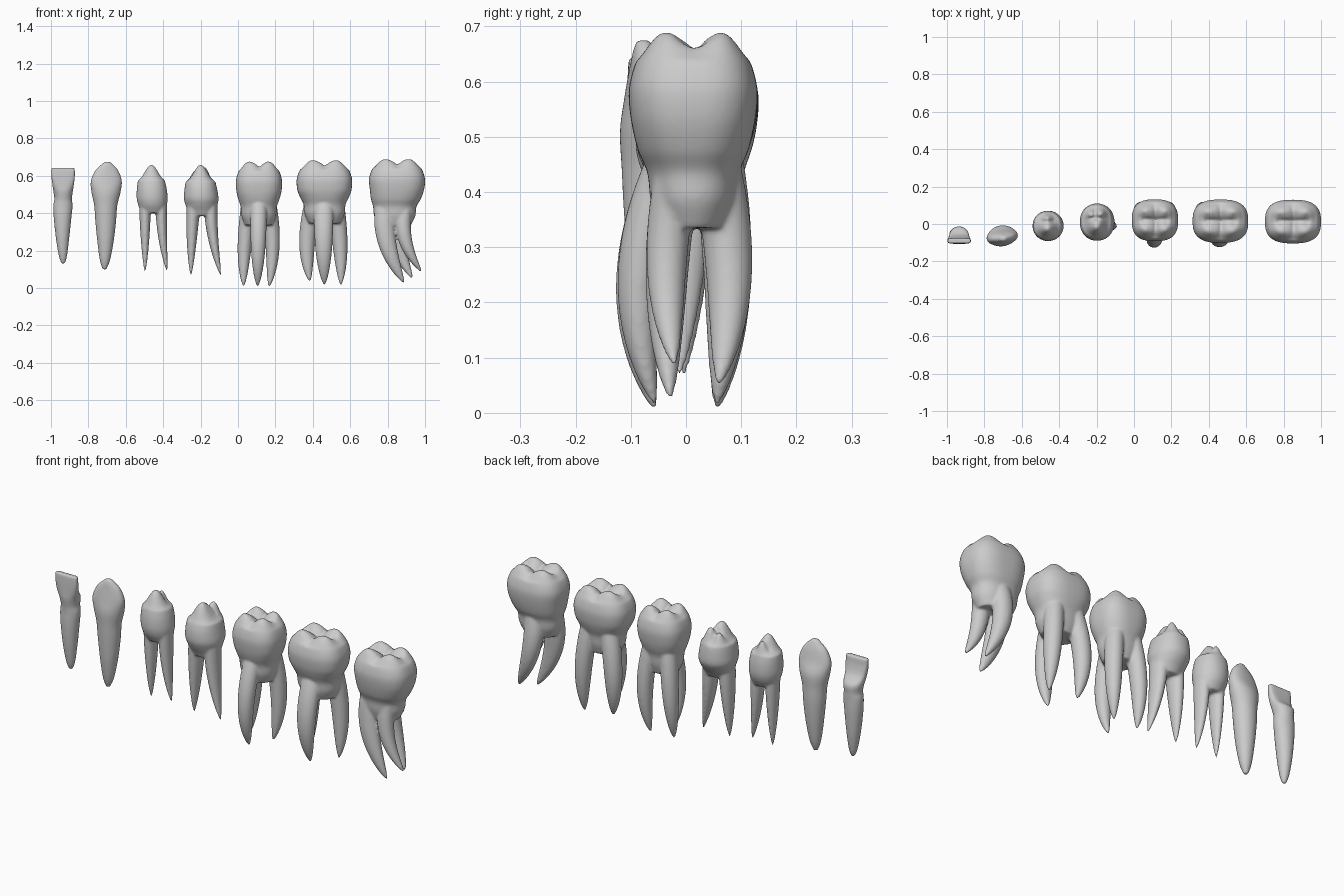
import bpy, bmesh, math
from mathutils import Vector, Matrix

SEG = 44


def outline(a, p):
    """Unit superellipse point; p=2 is round, higher is squarer."""
    c, s = math.cos(a), math.sin(a)
    return (math.copysign(abs(c) ** (2 / p), c), math.copysign(abs(s) ** (2 / p), s))


def catmull(keys, steps=5):
    out = []
    for i in range(len(keys) - 1):
        k0, k1, k2, k3 = (keys[min(max(j, 0), len(keys) - 1)] for j in range(i - 1, i + 3))
        for s in range(steps):
            t = s / steps
            out.append([0.5 * (2 * b + (c - a) * t + (2 * a - 5 * b + 4 * c - d) * t * t
                        + (3 * b - a - 3 * c + d) * t ** 3)
                        for a, b, c, d in zip(k0, k1, k2, k3)])
    return out + [list(keys[-1])]


def seg_dist(u, v, g):
    a, b, q = Vector(g[:2]), Vector(g[2:4]), Vector((u, v))
    d = b - a
    t = min(max((q - a).dot(d) / d.length_squared, 0), 1)
    return (q - a - d * t).length


def top_height(u, v, k, cusps, grooves):
    h = sum(a * math.exp(-((u - cu) ** 2 + (v - cv) ** 2) / w ** 2) for cu, cv, a, w in cusps)
    h -= sum(g[4] * math.exp(-(seg_dist(u, v, g) / 0.1) ** 2) for g in grooves)
    return h * (1 - k ** 5)


def loft(bm, rings, cusps=(), grooves=()):
    """Closed skin over rings (x, y, z, rx, ry, p) given top first; the top is a cusped cap."""
    rows = []
    x, y, z, rx, ry, p = rings[0]
    for j in range(1, 14):
        k = j / 14
        row = []
        for i in range(SEG):
            u, v = (k * c for c in outline(2 * math.pi * i / SEG, p))
            row.append((x + rx * u, y + ry * v, z + top_height(u, v, k, cusps, grooves)))
        rows.append(row)
    for x1, y1, z1, rx1, ry1, p1 in rings:
        rows.append([(x1 + rx1 * c, y1 + ry1 * s, z1) for c, s in
                     (outline(2 * math.pi * i / SEG, p1) for i in range(SEG))])
    vs = [[bm.verts.new(c) for c in row] for row in rows]
    start = bm.verts.new((x, y, z + top_height(0, 0, 0, cusps, grooves)))
    end = bm.verts.new(rings[-1][:3])
    for i in range(SEG):
        n = (i + 1) % SEG
        bm.faces.new((start, vs[0][i], vs[0][n]))
        bm.faces.new((end, vs[-1][n], vs[-1][i]))
        for a, b in zip(vs, vs[1:]):
            bm.faces.new((a[i], b[i], b[n], a[n]))


def root(bm, top, mid, tip, rx, ry, taper):
    """Root along a quadratic curve through three points, narrowing to its tip."""
    rings = []
    for i in range(25):
        t = 0.985 * i / 24
        c = [a * (1 - t) * (1 - 2 * t) + b * 4 * t * (1 - t) + d * t * (2 * t - 1)
             for a, b, d in zip(top, mid, tip)]
        r = (1 - t ** taper) ** 0.75
        rings.append((*c, rx * r, ry * r, 2))
    loft(bm, rings)


def tooth(name, body, roots=(), cusps=(), grooves=(), taper=3, turn=0):
    bm = bmesh.new()
    loft(bm, catmull(body), cusps, grooves)
    for r in roots:
        root(bm, *r, taper)
    if turn:
        bmesh.ops.rotate(bm, verts=bm.verts, cent=body[3][:3],
                         matrix=Matrix.Rotation(math.radians(turn), 3, 'Z'))
    bmesh.ops.recalc_face_normals(bm, faces=bm.faces)
    me = bpy.data.meshes.new(name)
    bm.to_mesh(me)
    bm.free()
    ob = bpy.data.objects.new(name, me)
    bpy.context.collection.objects.link(ob)
    # fuse crown and roots into one smooth skin
    m = ob.modifiers.new("fuse", 'REMESH')
    m.mode, m.voxel_size, m.use_smooth_shade = 'VOXEL', 0.006, True
    s = ob.modifiers.new("soften", 'SMOOTH')
    s.factor, s.iterations = 0.5, 7


# Incisor: square blade, hollow back, single root
tooth("incisor", [
    (-.935, -.09, .642, .063, .014, 5), (-.935, -.088, .60, .063, .018, 4),
    (-.935, -.08, .555, .058, .027, 3), (-.935, -.062, .515, .052, .046, 2.2),
    (-.935, -.058, .475, .047, .044, 2), (-.936, -.057, .44, .052, .043, 2),
    (-.938, -.057, .37, .047, .043, 2), (-.938, -.056, .26, .035, .036, 2),
    (-.936, -.055, .17, .022, .022, 2), (-.935, -.055, .13, .009, .009, 2)])

# Canine: pointed crown, single root
tooth("canine", [
    (-.70, -.078, .675, .014, .012, 2), (-.70, -.076, .655, .038, .02, 2),
    (-.702, -.073, .625, .064, .028, 2.2), (-.704, -.07, .57, .084, .04, 2.2),
    (-.705, -.064, .51, .078, .055, 2), (-.706, -.062, .44, .062, .054, 2),
    (-.706, -.06, .36, .056, .052, 2), (-.707, -.06, .25, .044, .043, 2),
    (-.71, -.06, .15, .028, .027, 2), (-.712, -.06, .098, .01, .01, 2)], turn=8)

# First premolar: tall front cusp, small back cusp, two roots
tooth("first_premolar", [
    (-.463, -.01, .575, .072, .07, 2.2), (-.461, -.01, .53, .080, .079, 2.1),
    (-.459, -.01, .48, .083, .081, 2), (-.457, -.01, .445, .077, .073, 2),
    (-.455, -.01, .42, .069, .06, 2), (-.452, -.01, .40, .058, .048, 2)],
    roots=[((-.497, -.012, .45), (-.497, -.012, .27), (-.497, -.012, .075), .031, .046, ),
           ((-.41, -.012, .45), (-.403, -.012, .27), (-.378, -.012, .08), .031, .046)],
    cusps=[(0, -.2, .085, .65), (0, .65, .05, .35)],
    grooves=[(-.45, .35, .45, .35, .014)], taper=1.7)

# Second premolar: front cusp and offset back cusp, two spreading roots
tooth("second_premolar", [
    (-.2, .012, .57, .079, .088, 2.3), (-.199, .01, .53, .087, .097, 2.2),
    (-.197, .01, .48, .093, .099, 2.1), (-.195, .008, .445, .086, .085, 2),
    (-.193, .005, .415, .077, .066, 2), (-.19, .003, .385, .06, .05, 2)],
    roots=[((-.238, .0, .45), (-.247, .0, .26), (-.252, -.005, .06), .036, .052),
           ((-.146, .0, .45), (-.132, -.005, .26), (-.09, -.012, .06), .036, .052)],
    cusps=[(0, -.3, .09, .6), (.32, .55, .07, .4), (-.45, .5, .05, .35)],
    grooves=[(-.5, .2, .55, .25, .016), (-.1, .25, -.1, .9, .018)], taper=1.7)

# Molars share one four-cusp chewing surface
MOLAR_CUSPS = [(u, v, .058, .5) for u in (-.55, .55) for v in (-.55, .55)]
MOLAR_GROOVES = [(-.6, .05, .6, .05, .014), (.03, -.95, .03, .9, .014),
                 (-.55, -.2, -.55, .3, .008), (.55, -.2, .55, .3, .008)]


def molar(name, x, y, rx, ry, rim, neck, low, roots):
    """low = (x, rx, ry) of the trunk at the neck."""
    nx, nrx, nry = low
    tooth(name, [
        (x, y, rim, rx * .88, ry * .88, 2.8), (x, y, rim - .025, rx * .95, ry * .95, 2.8),
        (x, y, rim - .06, rx, ry, 2.7), (x, y, rim - .11, rx * .97, ry * .96, 2.6),
        ((x + nx) / 2, y, neck + .03, (rx + nrx) / 2, (ry + nry) / 2, 2.4),
        (nx, y, neck - .01, nrx, nry, 2.3), (nx, y, neck - .06, nrx * .95, nry * .93, 2.2),
        (nx, y, neck - .11, nrx * .75, nry * .75, 2)],
        roots, MOLAR_CUSPS, MOLAR_GROOVES)


molar("first_molar", .112, .02, .124, .112, .625, .445, (.111, .097, .085), [
    ((.111, -.025, .47), (.108, -.088, .23), (.105, -.055, .0), .044, .043),
    ((.062, .055, .47), (.036, .076, .23), (.03, .055, .003), .042, .046),
    ((.16, .055, .47), (.185, .076, .23), (.165, .055, .0), .042, .046)])

molar("second_molar", .462, .015, .149, .116, .632, .455, (.463, .112, .086), [
    ((.46, -.025, .47), (.458, -.085, .24), (.462, -.055, .01), .052, .043),
    ((.405, .055, .47), (.37, .075, .24), (.385, .055, .03), .047, .047),
    ((.52, .055, .47), (.545, .075, .24), (.55, .055, .01), .045, .047)])

molar("third_molar", .85, .013, .15, .117, .638, .445, (.838, .116, .083), [
    ((.79, -.012, .46), (.797, -.035, .24), (.89, -.028, .02), .055, .042),
    ((.845, .05, .46), (.85, .078, .25), (.935, .058, .045), .05, .046),
    ((.9, -.012, .46), (.892, -.035, .265), (.985, -.02, .08), .042, .04)])
